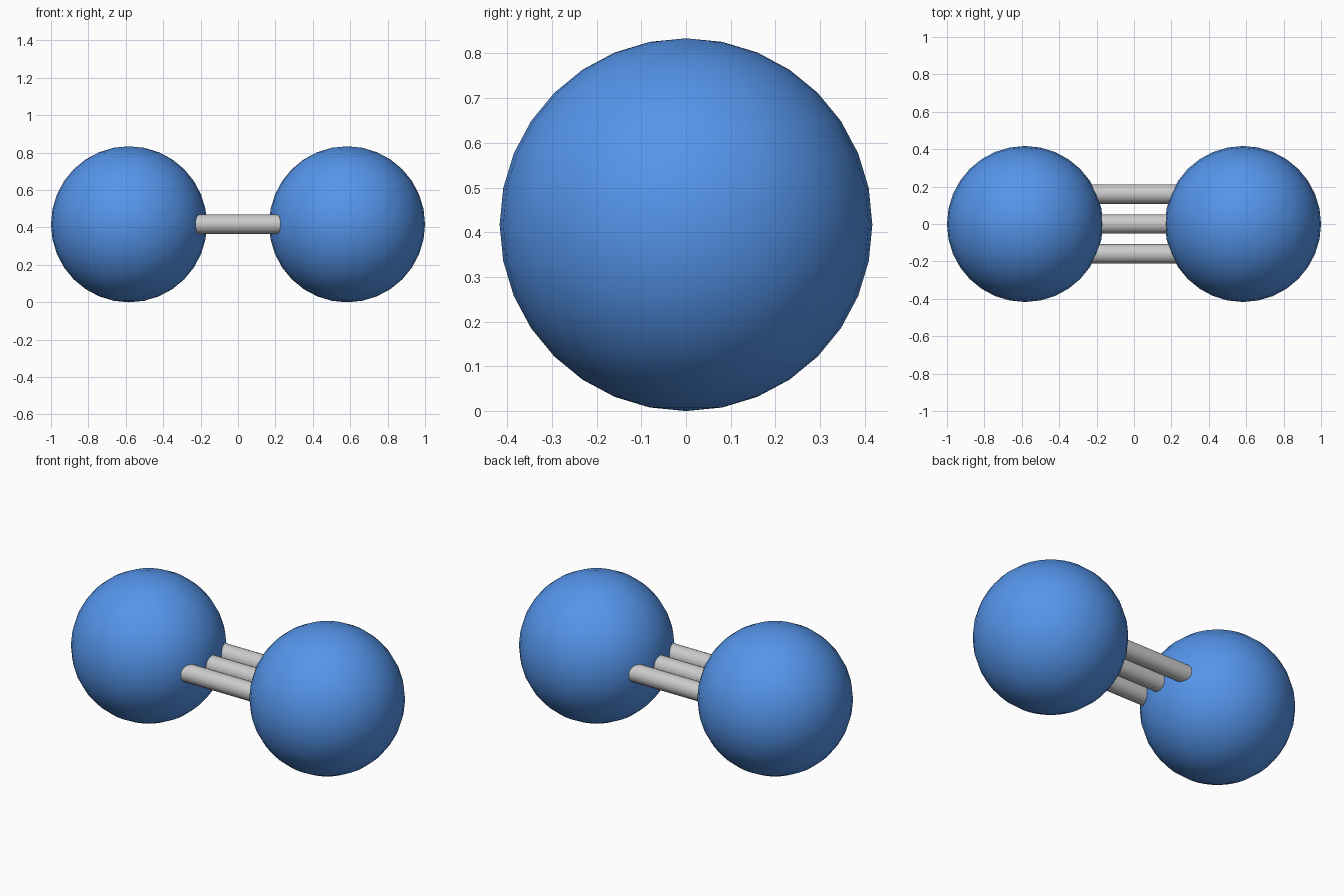
import bpy, math

if "Cube" in bpy.data.objects:
    bpy.data.objects.remove(bpy.data.objects["Cube"])

R = 0.417        # atom radius
CX = 1.0 - R     # atom offset from centre
BOND_R = 0.052
BOND_GAP = 0.16


def finish(obj, name, mat=None):
    obj.name = name
    if mat:
        obj.data.materials.append(mat)
    bpy.ops.object.shade_smooth_by_angle(angle=math.radians(40))


blue = bpy.data.materials.new("atom_blue")
blue.diffuse_color = (0.09, 0.30, 0.83, 1)
blue.use_nodes = True
blue.node_tree.nodes["Principled BSDF"].inputs["Base Color"].default_value = blue.diffuse_color

# Two atoms
for side, name in ((-1, "atom_left"), (1, "atom_right")):
    bpy.ops.mesh.primitive_uv_sphere_add(segments=32, ring_count=16, radius=R,
                                         location=(side * CX, 0, R))
    finish(bpy.context.object, name, blue)

# Triple bond: three parallel rods ending inside the atoms
for i, name in ((-1, "bond_front"), (0, "bond_middle"), (1, "bond_back")):
    bpy.ops.mesh.primitive_cylinder_add(vertices=24, radius=BOND_R, depth=2 * CX,
                                        location=(0, i * BOND_GAP, R),
                                        rotation=(0, math.pi / 2, 0))
    finish(bpy.context.object, name)
